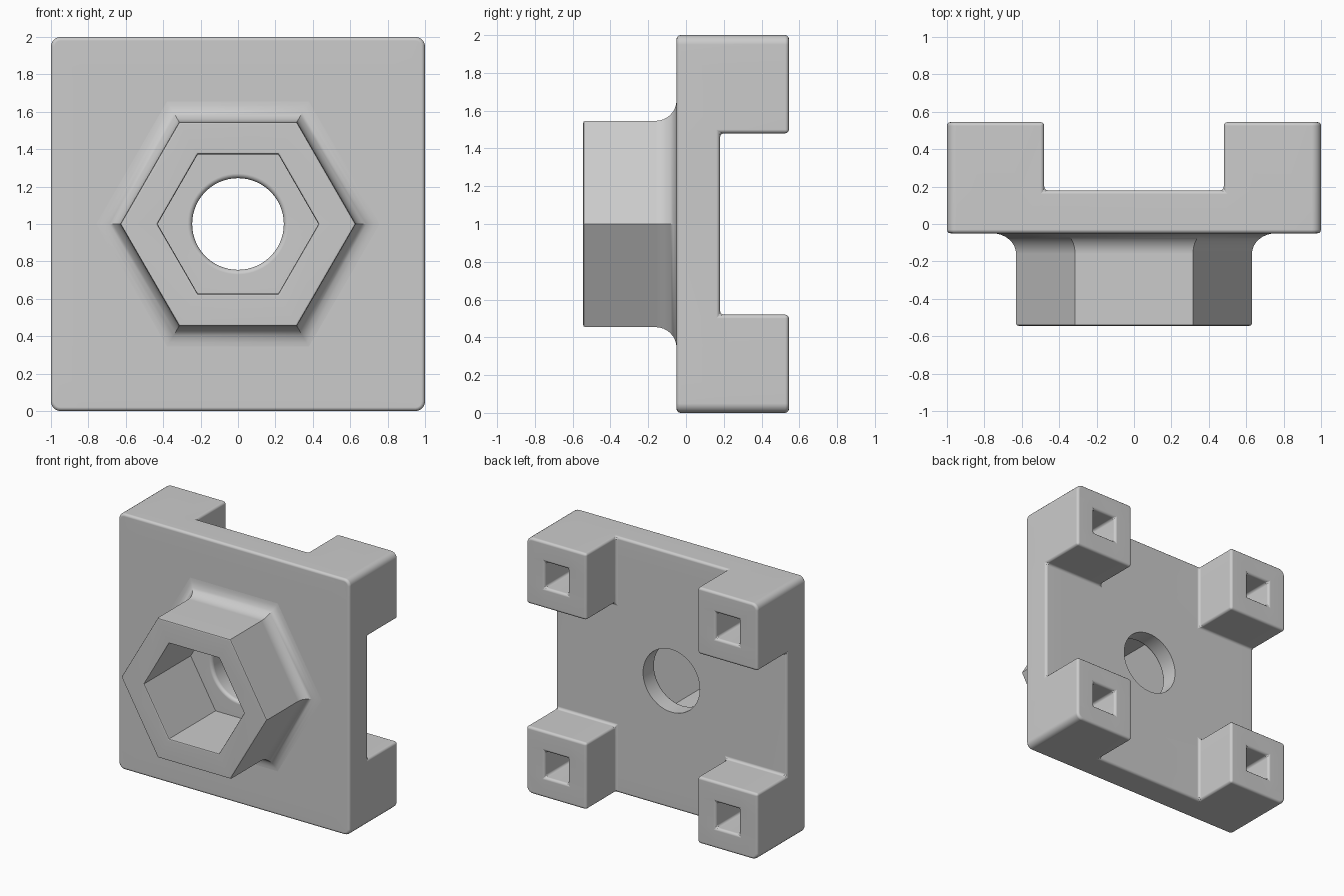
import bpy, bmesh
from math import sin, cos, pi

if "Cube" in bpy.data.objects:
    bpy.data.objects.remove(bpy.data.objects["Cube"])


def finish(name, bm):
    bmesh.ops.recalc_face_normals(bm, faces=bm.faces)
    me = bpy.data.meshes.new(name)
    bm.to_mesh(me)
    bm.free()
    ob = bpy.data.objects.new(name, me)
    bpy.context.collection.objects.link(ob)
    return ob


def activate(ob):
    bpy.ops.object.select_all(action='DESELECT')
    ob.select_set(True)
    bpy.context.view_layer.objects.active = ob


def smooth(ob):
    activate(ob)
    bpy.ops.object.shade_smooth_by_angle(angle=0.6)
    ob.modifiers.new("weighted", 'WEIGHTED_NORMAL').keep_sharp = True


def loft(name, rings, n):
    """Closed loop of rings around the y axis: (corner radius, y, is_hex)."""
    bm = bmesh.new()
    loops = []
    for r, y, is_hex in rings:
        loop = []
        for i in range(n):
            a = 2 * pi * i / n
            k = cos(pi / 6) / cos(a % (pi / 3) - pi / 6) if is_hex else 1
            loop.append(bm.verts.new((r * k * cos(a), y, 1 + r * k * sin(a))))
        loops.append(loop)
    for j, p in enumerate(loops):
        q = loops[(j + 1) % len(loops)]
        for i in range(n):
            h = (i + 1) % n
            bm.faces.new((p[i], p[h], q[h], q[i]))
    return finish(name, bm)


# Plate with four hollow square legs, made from the outer faces of a block grid
G = [-1, -.84, -.64, -.48, .48, .64, .84, 1]
Y = [-.05, .18, .545]


def solid(i, j, k):
    if not (0 <= i < 7 and 0 <= j < 2 and 0 <= k < 7):
        return False
    return j == 0 or (i != 3 and k != 3 and not (i in (1, 5) and k in (1, 5)))


bm = bmesh.new()
verts = {}


def vert(c):
    if c not in verts:
        verts[c] = bm.verts.new((G[c[0]], Y[c[1]], G[c[2]] + 1))
    return verts[c]


for i in range(7):
    for j in range(2):
        for k in range(7):
            if not solid(i, j, k):
                continue
            for axis in range(3):
                for side in (0, 1):
                    nb = [i, j, k]
                    nb[axis] += 2 * side - 1
                    if solid(*nb):
                        continue
                    quad = []
                    for u, v in ((0, 0), (1, 0), (1, 1), (0, 1)):
                        c = [i, j, k]
                        c[axis] += side
                        c[(axis + 1) % 3] += u
                        c[(axis + 2) % 3] += v
                        quad.append(vert(tuple(c)))
                    bm.faces.new(quad)
bmesh.ops.recalc_face_normals(bm, faces=bm.faces)

# Rounded outer corners, then a small round on every other edge
corners = [e for e in bm.edges if all(abs(v.co.x) > .99 and abs(v.co.z - 1) > .99 for v in e.verts)
           and abs(e.verts[0].co.y - e.verts[1].co.y) > .1]
bmesh.ops.bevel(bm, geom=corners, offset=.05, segments=5, profile=.5, affect='EDGES')
bm.normal_update()
sharp = [e for e in bm.edges if e.calc_face_angle(0) > .8]
bmesh.ops.bevel(bm, geom=sharp, offset=.02, segments=3, profile=.5, affect='EDGES')
plate = finish("plate_with_legs", bm)

# Hexagonal opening through the plate
bm = bmesh.new()
ends = [[bm.verts.new((.43 * cos(i * pi / 3), y, 1 + .43 * sin(i * pi / 3))) for i in range(6)]
        for y in (-.3, .4)]
for e in ends:
    bm.faces.new(e)
for i in range(6):
    h = (i + 1) % 6
    bm.faces.new((ends[0][i], ends[0][h], ends[1][h], ends[1][i]))
cutter = finish("opening_cutter", bm)
cut = plate.modifiers.new("opening", 'BOOLEAN')
cut.operation = 'DIFFERENCE'
cut.solver = 'EXACT'
cut.object = cutter
activate(plate)
bpy.ops.object.modifier_apply(modifier="opening")
bpy.data.objects.remove(cutter)
smooth(plate)

# Hexagonal collar with a flared foot
C = cos(pi / 6)
foot = [((.656 - .11 * cos(t)) / C, -.16 + .11 * sin(t), True)
        for t in (pi / 2 * (1 - s / 8) for s in range(9))]
lip = [(.63, -.533, True), (.626, -.541, True), (.616, -.545, True),
       (.444, -.545, True), (.434, -.541, True), (.43, -.533, True), (.43, -.05, True)]
smooth(loft("hex_collar", foot + lip, 6))

# Pocket floor with a round hole and eased front edge
edge = [(.27 - .025 * sin(t), .055 - .025 * cos(t), False)
        for t in (pi / 2 * s / 4 for s in range(5))]
smooth(loft("pocket_floor", [(.43, .03, True)] + edge + [(.245, .18, False), (.43, .18, True)], 60))
